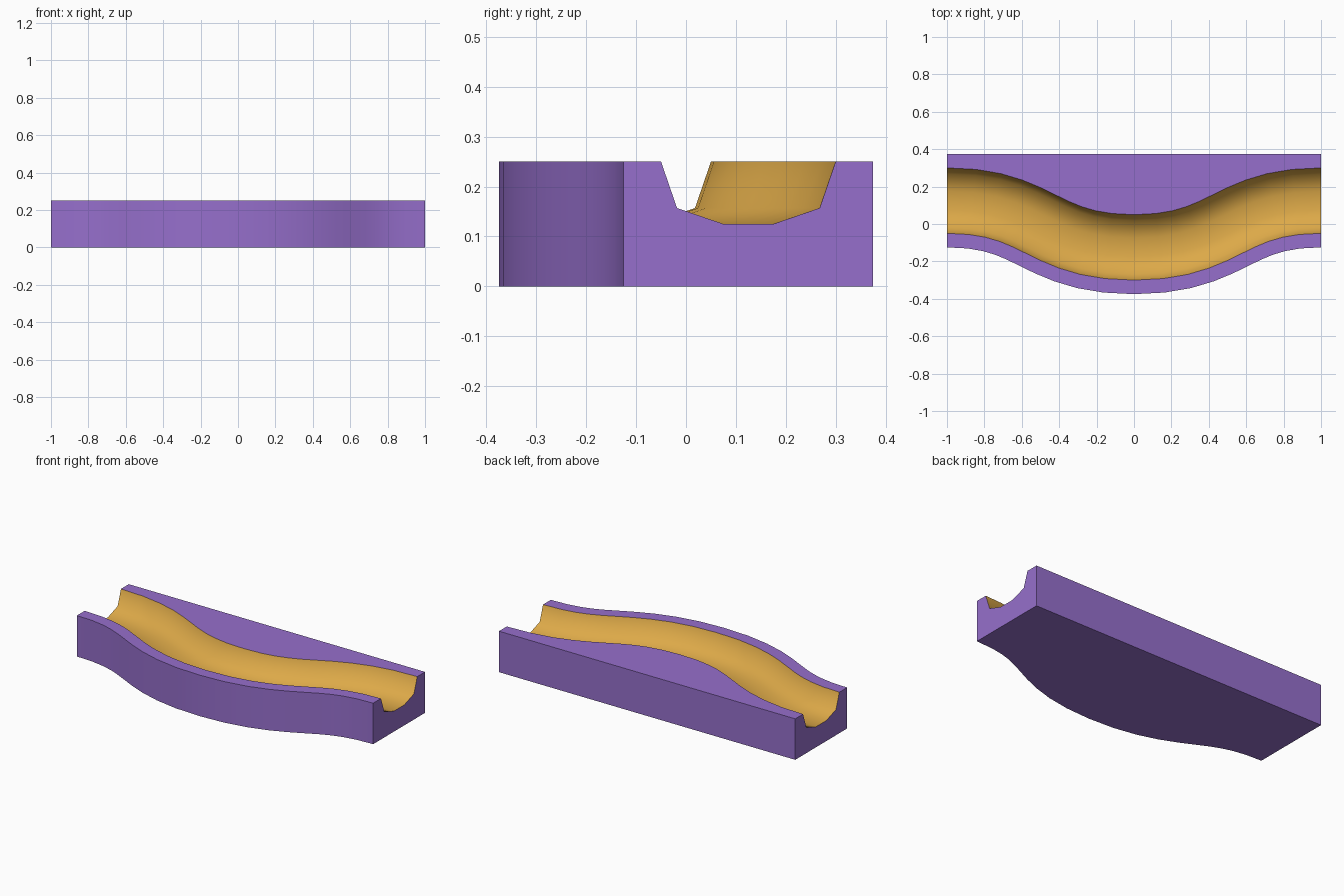
import bpy, bmesh, math
from mathutils import Vector

if "Cube" in bpy.data.objects:
    bpy.data.objects.remove(bpy.data.objects["Cube"])

STEPS = 10        # segments per half of the bend
BACK_Y = 0.375


def material(name, colour):
    m = bpy.data.materials.new(name)
    m.diffuse_color = (*colour, 1)
    m.use_nodes = True
    m.node_tree.nodes["Principled BSDF"].inputs["Base Color"].default_value = m.diffuse_color
    return m


def half_path():
    # S-curve centreline from the left end to the middle, with side normals
    p = [Vector(c) for c in ((-1, .125), (-.5, .125), (-.5, -.125), (0, -.125))]
    out = []
    for i in range(STEPS + 1):
        t = i / STEPS
        u = 1 - t
        pos = u**3 * p[0] + 3*u*u*t * p[1] + 3*u*t*t * p[2] + t**3 * p[3]
        tan = u*u * (p[1] - p[0]) + 2*u*t * (p[2] - p[1]) + t*t * (p[3] - p[2])
        tan.normalize()
        out.append((pos, Vector((-tan.y, tan.x))))
    return out


left = half_path()
right = [(Vector((-p.x, p.y)), Vector((-n.x, n.y))) for p, n in reversed(left[:-1])]
path = left + right

# Cross-section: sideways offset from the centreline, height
profile = [(-.25, 0), (-.25, .25), (-.175, .25), (-.143, .157), (-.05, .125),
           (.05, .125), (.143, .157), (.175, .25)]

bm = bmesh.new()
rings = []
for pos, n in path:
    pts = [(*(pos + n * off), z) for off, z in profile]
    x = pts[-1][0]
    pts += [(x, BACK_Y, .25), (x, BACK_Y, 0)]   # straight back wall
    rings.append([bm.verts.new(p) for p in pts])

# Skin between sections; the channel strips get the second colour
count = len(rings[0])
for a, b in zip(rings, rings[1:]):
    for i in range(count):
        j = (i + 1) % count
        f = bm.faces.new((a[i], a[j], b[j], b[i]))
        f.material_index = 1 if 2 <= i <= 6 else 0

# End walls
bm.faces.new(rings[0])
bm.faces.new(rings[-1])
bmesh.ops.recalc_face_normals(bm, faces=bm.faces)

mesh = bpy.data.meshes.new("channel_block")
bm.to_mesh(mesh)
bm.free()
mesh.materials.append(material("purple", (.305, .159, .604)))
mesh.materials.append(material("golden_yellow", (.72, .397, .065)))
obj = bpy.data.objects.new("channel_block", mesh)
bpy.context.collection.objects.link(obj)

# Smooth along the bend and the channel bowl, sharp at rims and corners
bpy.context.view_layer.objects.active = obj
obj.select_set(True)
bpy.ops.object.shade_smooth_by_angle(angle=math.radians(60))
